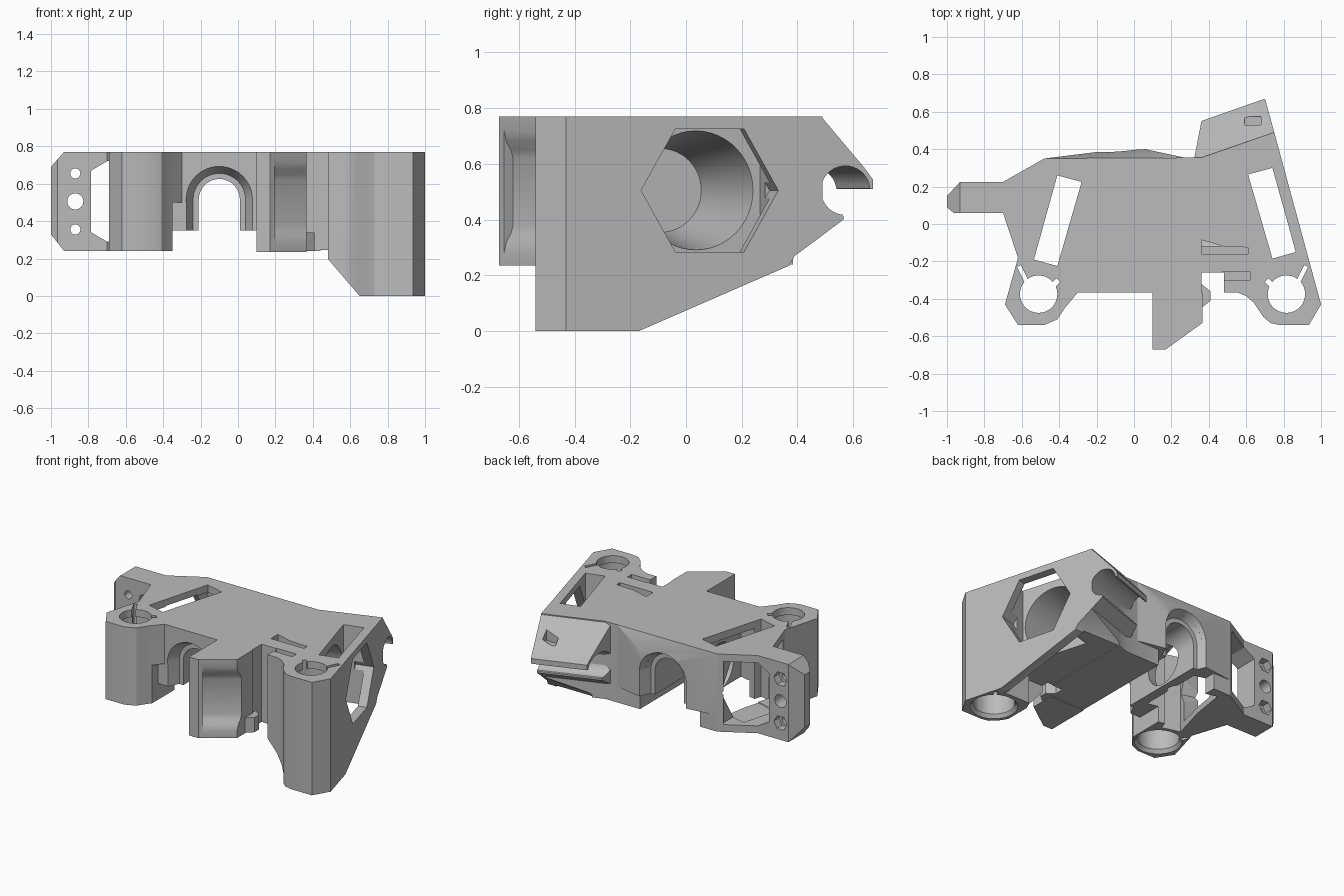
import bpy, bmesh
from math import cos, sin, pi, radians
from mathutils import Vector

cube = bpy.data.objects.get("Cube")
if cube:
    bpy.data.objects.remove(cube, do_unlink=True)

grey = bpy.data.materials.new("printed_grey")
grey.use_nodes = True
shade = (0.5, 0.5, 0.5, 1)
grey.diffuse_color = shade
for node in grey.node_tree.nodes:
    if node.type == "BSDF_PRINCIPLED":
        node.inputs["Base Color"].default_value = shade


def finish(name, bm):
    bmesh.ops.recalc_face_normals(bm, faces=bm.faces)
    mesh = bpy.data.meshes.new(name)
    bm.to_mesh(mesh)
    bm.free()
    mesh.materials.append(grey)
    obj = bpy.data.objects.new(name, mesh)
    bpy.context.collection.objects.link(obj)
    return obj


def loft(name, ring_a, ring_b):
    """Closed solid between two rings with the same number of points."""
    bm = bmesh.new()
    a = [bm.verts.new(p) for p in ring_a]
    b = [bm.verts.new(p) for p in ring_b]
    bm.faces.new(a)
    bm.faces.new(b)
    n = len(a)
    for i in range(n):
        j = (i + 1) % n
        bm.faces.new((a[i], a[j], b[j], b[i]))
    return finish(name, bm)


def prism(name, points, axis, low, high):
    """Extrude a 2D outline along x, y or z."""
    place = {"x": lambda p, t: (t, p[0], p[1]),
             "y": lambda p, t: (p[0], t, p[1]),
             "z": lambda p, t: (p[0], p[1], t)}[axis]
    return loft(name, [place(p, low) for p in points], [place(p, high) for p in points])


def box(name, x, y, z):
    return prism(name, [(x[0], y[0]), (x[1], y[0]), (x[1], y[1]), (x[0], y[1])], "z", *z)


def circle(cx, cy, r, n=48, start=0.0, sweep=2 * pi):
    return [(cx + r * cos(start + sweep * i / n), cy + r * sin(start + sweep * i / n))
            for i in range(n)]


def wall_x(y):
    return 1 - (y + 0.43) * 0.272


def flip(p):
    """Mirror across the plane midway between the two rod columns."""
    return (0.305 - p[0],) + tuple(p[1:])


MID, TOP, LOW = 0.505, 0.77, 0.24
parts, cutters = [], []

# Main body with the left rod column
parts.append(prism("main_body", [
    (-0.48, 0.35), (0.36, 0.355), (0.44, 0.383), (0.44, -0.26), (0.36, -0.26),
    (0.36, -0.365), (-0.3, -0.365), (-0.37, -0.45), (-0.41, -0.51), (-0.48, -0.54),
    (-0.62, -0.54), (-0.69, -0.43), (-0.62, -0.18), (-0.7, 0.06), (-0.7, 0.225)],
    "z", LOW, TOP))

# Tall right column and side wall
leg = prism("right_column", [
    (0.44, 0.383), (0.75, 0.49), (1, -0.43), (0.935, -0.54), (0.78, -0.54), (0.73, -0.53),
    (0.69, -0.495), (0.64, -0.42), (0.6, -0.385), (0.55, -0.365), (0.48, -0.365),
    (0.48, -0.26), (0.44, -0.26)], "z", 0, TOP)
parts.append(leg)

# Probe mount at the front
parts.append(prism("front_mount", [
    (0.1, -0.365), (0.1, -0.67), (0.17, -0.67), (0.365, -0.53), (0.365, -0.365)],
    "z", 0.235, TOP))
parts.append(prism("mount_rib", [
    (0.36, -0.45), (0.41, -0.41), (0.41, -0.36), (0.36, -0.32)], "z", LOW, 0.34))

# Side tab with chamfered end
parts.append(prism("side_tab", [
    (-0.7, LOW), (-0.93, LOW), (-1, 0.33), (-1, 0.69), (-0.93, TOP), (-0.7, TOP)],
    "y", 0.06, 0.225))
cutters.append(prism("tab_corner", [(-1, 0.15), (-0.93, 0.225), (-0.93, 0.3), (-1.1, 0.3),
                                    (-1.1, 0.15)], "z", 0.1, 1))
cutters.append(prism("tab_corner", [(-1, 0.09), (-0.965, 0.06), (-0.965, 0), (-1.1, 0),
                                    (-1.1, 0.09)], "z", 0.1, 1))

# Cable clip behind the right wall
jaw = [(0.45, TOP), (0.485, TOP), (0.645, 0.58), (0.67, 0.545), (0.67, 0.51)]
jaw += circle(0.572, MID, 0.088, 24, radians(4), radians(270))
jaw += [(0.565, 0.412), (0.565, 0.4), (0.45, 0.315)]
near = [Vector((wall_x(y), y, z)) for y, z in jaw]
far = [p - Vector((1, 0.35, 0)) * (0.34 + 0.5 * (0.67 - p.y)) for p in near]
parts.append(loft("cable_clip", near, far))

# Faceted bulge on the back wall
bm = bmesh.new()
for z in (TOP, 0.35):
    for x, y in ((-0.48, 0.35), (0.27, 0.355)):
        bm.verts.new((x, y, z))
for z in (0.66, 0.35):
    for x, y in ((-0.2, 0.385), (0.06, 0.4)):
        bm.verts.new((x, y, z))
bmesh.ops.convex_hull(bm, input=bm.verts)
parts.append(finish("back_bulge", bm))


# Arched channel through the middle, flared at both mouths
def arch(r, y):
    pts = [(-0.1 + r * cos(pi * i / 24), y, 0.515 + r * sin(pi * i / 24)) for i in range(25)]
    return pts + [(-0.1 - r, y, 0.2), (-0.1 + r, y, 0.2)]


cutters.append(loft("arch_cut", arch(0.11, -0.8), arch(0.11, 0.8)))
for outer, inner in ((-0.38, -0.29), (0.42, 0.32)):
    cutters.append(loft("arch_flare", arch(0.185, outer), arch(0.14, inner)))
cutters.append(box("belly_cut", (-0.35, 0.1), (-0.37, 0.5), (0.1, 0.35)))
cutters.append(box("column_trim", (-0.35, -0.25), (-0.5, -0.36), (0.1, 0.5)))

# Fan slots, hexagonal windows and tapered air ducts
slot = [(0.61, 0.265), (0.74, 0.3), (0.865, -0.15), (0.74, -0.185)]
cutters.append(prism("right_slot", slot, "z", -0.1, 1))
cutters.append(prism("left_slot", [flip((x - 0.025, y - 0.04)) for x, y in slot], "z", -0.1, 1))
normal = Vector((0.965, 0.262, 0))
along = Vector((-0.262, 0.965, 0))
hub = Vector((wall_x(0.085), 0.085, MID))


def ring(center, r, n):
    return [tuple(center + along * x + Vector((0, 0, z))) for x, z in circle(0, 0, r, n)]


window = [ring(hub + normal * 0.08, 0.255, 6), ring(hub - normal * 0.12, 0.255, 6)]
mouth = ring(hub - normal * 0.1, 0.225, 48)
cutters.append(loft("right_window", *window))
cutters.append(loft("right_duct", mouth, ring(Vector((0.2, -0.09, MID)), 0.15, 48)))
cutters.append(loft("left_window", *[[flip(p) for p in r] for r in window]))
cutters.append(loft("left_duct", *[[flip(p) for p in r] for r in (
    mouth, ring(Vector((0.4, 0, MID)), 0.1, 48))]))
cutters.append(prism("left_cavity", [
    (-0.5, -0.15), (-0.43, 0.29), (-0.275, 0.25), (-0.275, -0.2)], "z", 0.1, 0.72))
cutters.append(prism("tab_window", [
    (-0.785, 0.34), (-0.7, 0.29), (-0.5, 0.29), (-0.5, 0.72), (-0.7, 0.72), (-0.785, 0.67)],
    "y", -0.14, 0.33))

# Rod holes with relief slits, and wider bearing bores below
slit = [(0.87, -0.3), (0.91, -0.22), (0.93, -0.23), (0.89, -0.31)]
nub = [(0.7, -0.31), (0.72, -0.29), (0.76, -0.33), (0.74, -0.35)]
for side, foot in ((lambda p: p, 0), (flip, LOW)):
    cx, cy = side((0.815, -0.375))
    cutters.append(prism("rod_hole", circle(cx, cy, 0.1), "z", -0.1, 1))
    cutters.append(prism("bearing_bore", circle(cx, cy, 0.13), "z", -0.1, 0.72))
    cutters.append(loft("bore_chamfer", [(x, y, foot - 0.01) for x, y in circle(cx, cy, 0.155)],
                        [(x, y, foot + 0.03) for x, y in circle(cx, cy, 0.125)]))
    for outline in (slit, nub):
        cutters.append(prism("rod_slit", [side(p) for p in outline], "z", -0.1, 1))

# Screw holes and nut traps in the tab
for step, r in ((-0.15, 0.027), (0, 0.043), (0.15, 0.027)):
    cutters.append(prism("screw_hole", circle(-0.87, MID + step, r, 32), "y", 0, 0.3))
    if step:
        cutters.append(prism("nut_trap", circle(-0.87, MID + step, 0.05, 6), "y", 0.17, 0.3))

# Shallow pockets on the top and a notch in the clip
cutters.append(prism("tie_pocket", [
    (0.36, -0.085), (0.48, -0.12), (0.61, -0.125), (0.61, -0.16), (0.36, -0.16)],
    "z", 0.66, 1))
cutters.append(box("tie_pocket_front", (0.47, 0.62), (-0.3, -0.255), (0.66, 1)))
cutters.append(box("clip_notch", (0.59, 0.68), (0.53, 0.575), (0.62, 1)))

# Scooped recess in the slanted front of the mount
base, run, out = Vector((0.17, -0.67, 0)), Vector((0.815, 0.58, 0)), Vector((0.58, -0.815, 0))
scoop = [(0.74, 0.02), (0.72, 0), (0.68, -0.01), (0.65, -0.03), (0.62, -0.04),
         (0.38, -0.04), (0.35, -0.03), (0.32, -0.01), (0.28, 0), (0.26, 0.02)]
cutters.append(loft("scoop", *[[base + run * s + out * d + Vector((0, 0, z))
                                for z, d in scoop] for s in (0.03, 0.4)]))

# Sloped undersides of the tall column and the open space behind its wall
leg_cutters = [
    prism("rear_slope", [(-0.4, -0.1), (-0.17, 0), (0.37, 0.235), (0.39, 0.27),
                         (0.485, 0.34), (0.7, 0.5), (0.7, -0.1)], "x", 0.2, 1.2),
    prism("inner_slope", [(0.736, -0.1), (0.65, 0), (0.44, 0.245), (0.3, 0.245),
                          (0.3, -0.1)], "y", -0.8, 0.8),
    prism("leg_cavity", [(0.877, -0.2), (0.66, 0.6), (0.2, 0.6), (0.2, -0.31),
                         (0.62, -0.31), (0.68, -0.2)], "z", -0.1, 0.245)]


def carve(obj, tools):
    for tool in tools:
        mod = obj.modifiers.new(tool.name, "BOOLEAN")
        mod.operation = "DIFFERENCE"
        mod.solver = "EXACT"
        mod.object = tool
    graph = bpy.context.evaluated_depsgraph_get()
    mesh = bpy.data.meshes.new_from_object(obj.evaluated_get(graph))
    obj.modifiers.clear()
    obj.data = mesh


for part in parts:
    carve(part, cutters + (leg_cutters if part is leg else []))
for tool in cutters + leg_cutters:
    bpy.data.objects.remove(tool, do_unlink=True)

# Smooth the round surfaces and keep the edges crisp
bpy.ops.object.select_all(action="DESELECT")
for part in parts:
    part.select_set(True)
bpy.context.view_layer.objects.active = parts[0]
bpy.ops.object.shade_smooth_by_angle(angle=radians(25))
